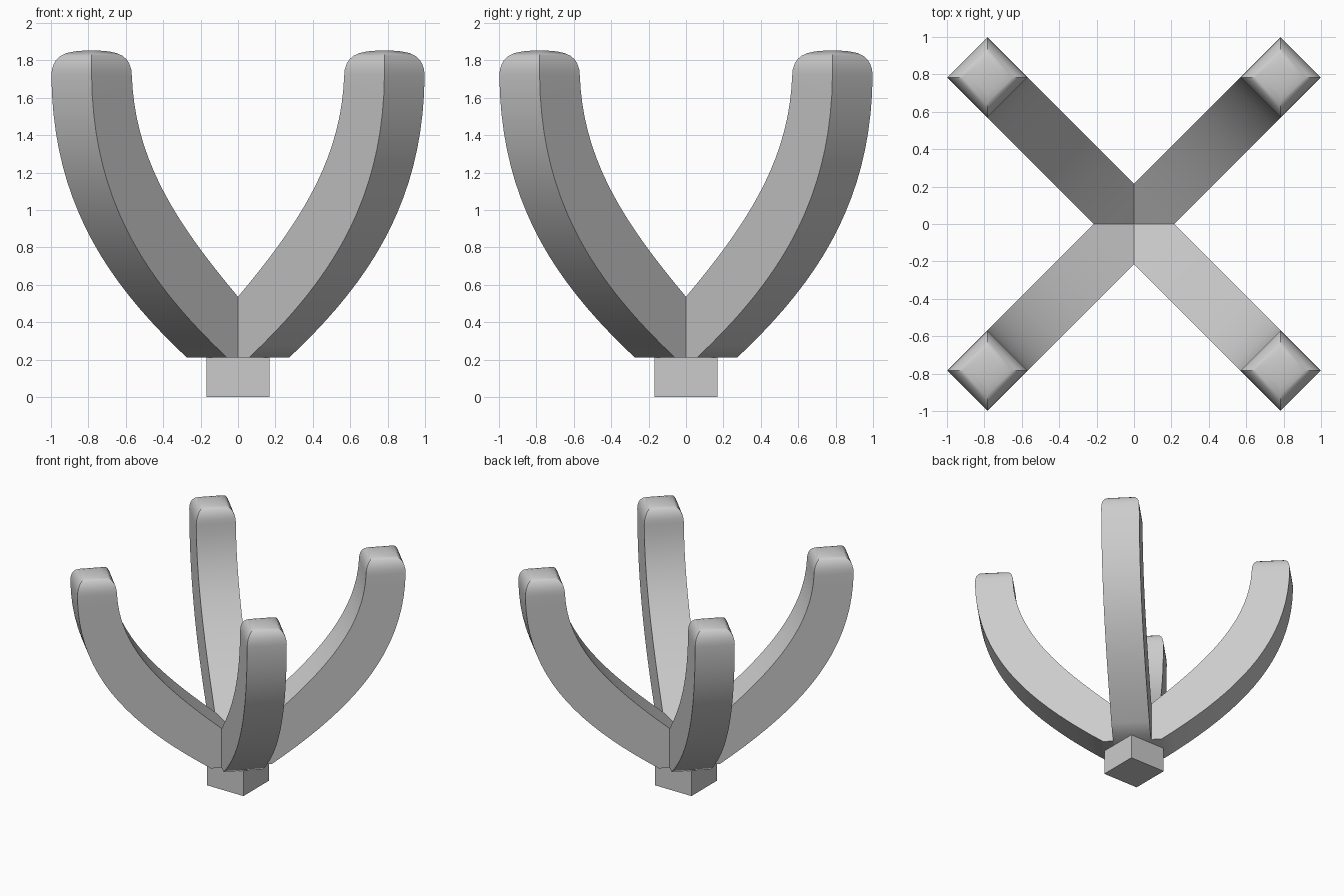
import bpy, bmesh, math
from mathutils import Vector
from mathutils.geometry import interpolate_bezier

if "Cube" in bpy.data.objects:
    bpy.data.objects.remove(bpy.data.objects["Cube"])

H = 0.152          # half width of the square arm section
TIP_R = 1.107      # distance of the arm tip from the centre


def curve(points, n=20):
    p = [Vector((r, 0, z)) for r, z in points]
    return interpolate_bezier(*p, n)


def make_arm(name, angle):
    # inner and outer profile curves as (radius, height)
    inner = curve([(0, 0.41), (0.55, 0.86), (0.93, 1.22), (TIP_R - H, 1.72)])
    outer = curve([(0.234, 0.21), (0.85, 0.62), (1.25, 1.05), (TIP_R + H, 1.72)])
    # buried root, then the swept arm
    sections = [(Vector((-0.08, 0, 0.34)), Vector((-0.08, 0, 0.21)), H)]
    sections += [(i, o, H) for i, o in zip(inner, outer)]
    # rounded cap as shrinking square rings
    for s, z in [(0.985, 1.753), (0.94, 1.782), (0.87, 1.805), (0.77, 1.824),
                 (0.62, 1.839), (0.42, 1.848), (0.2, 1.852), (0.03, 1.853)]:
        sections.append((Vector((TIP_R - s * H, 0, z)),
                         Vector((TIP_R + s * H, 0, z)), s * H))
    bm = bmesh.new()
    rings = []
    for i, o, w in sections:
        off = Vector((0, w, 0))
        rings.append([bm.verts.new(p) for p in (i - off, i + off, o + off, o - off)])
    for a, b in zip(rings, rings[1:]):
        for k in range(4):
            m = (k + 1) % 4
            bm.faces.new((a[k], a[m], b[m], b[k]))
    bm.faces.new(rings[0])
    bm.faces.new(rings[-1])
    bmesh.ops.recalc_face_normals(bm, faces=bm.faces)
    mesh = bpy.data.meshes.new(name)
    bm.to_mesh(mesh)
    bm.free()
    obj = bpy.data.objects.new(name, mesh)
    bpy.context.collection.objects.link(obj)
    obj.rotation_euler.z = angle
    return obj


# square base block
bpy.ops.mesh.primitive_cube_add(size=1, location=(0, 0, 0.105))
base = bpy.context.object
base.name = "base_block"
base.scale = (0.336, 0.336, 0.21)

# four curved arms on the diagonals
bpy.ops.object.select_all(action='DESELECT')
for n in range(4):
    arm = make_arm(f"arm_{n + 1}", math.radians(45 + 90 * n))
    arm.select_set(True)
    bpy.context.view_layer.objects.active = arm
bpy.ops.object.shade_smooth_by_angle(angle=math.radians(35))
